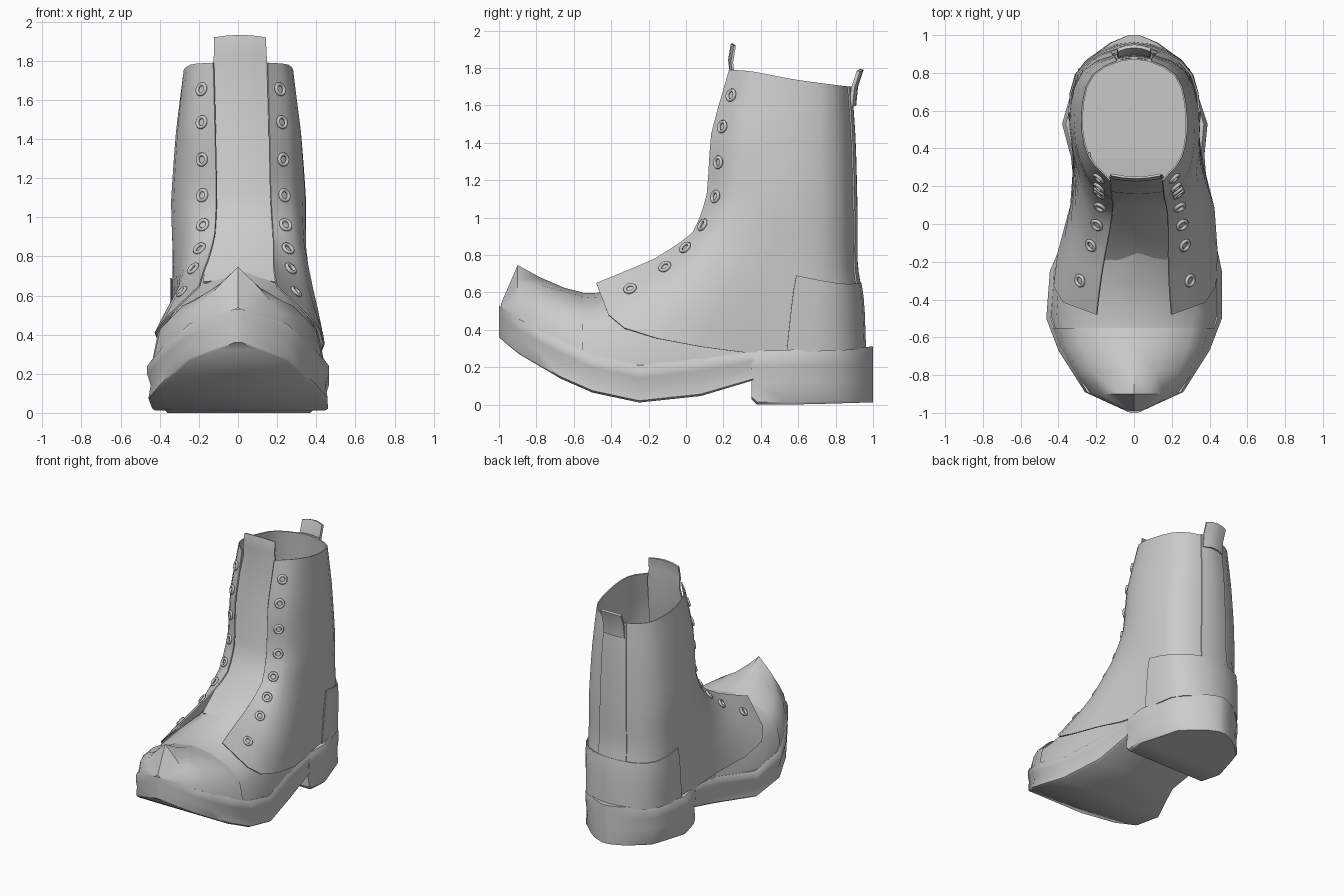
import bpy, bmesh, math
from mathutils import Vector

if "Cube" in bpy.data.objects:
    bpy.data.objects.remove(bpy.data.objects["Cube"])


def lerp(table, t):
    """Piecewise linear lookup."""
    for (a, va), (b, vb) in zip(table, table[1:]):
        if t <= b:
            return va + (vb - va) * max(0.0, (t - a) / (b - a))
    return table[-1][1]


def spline(p, t, soft=1.0):
    """Catmull-Rom through a list of points, blended with straight segments."""
    i = min(int(t), len(p) - 2)
    f = t - i
    b, c = p[i], p[i + 1]
    a = p[i - 1] if i > 0 else b * 2 - c
    d = p[i + 2] if i + 2 < len(p) else c * 2 - b
    curve = 0.5 * (2 * b + (c - a) * f + (2 * a - 5 * b + 4 * c - d) * f * f
                   + (3 * b - a - 3 * c + d) * f ** 3)
    return (b + (c - b) * f).lerp(curve, soft)


def lean(v):
    """Sideways bend of the foot, fading out up the shaft."""
    k = 0.05 * math.exp(-((v.y - 0.1) / 0.28) ** 2) * max(0.0, 1 - v.z / 2.6)
    return Vector((v.x + k, v.y, v.z))


def grid(name, rows, closed=False, thick=0.0, angle=40):
    """Skin a grid of points; closed wraps each row and caps the ends."""
    bm = bmesh.new()
    vs = [[bm.verts.new(lean(Vector(p))) for p in r] for r in rows]
    n = len(rows[0])
    for r0, r1 in zip(vs, vs[1:]):
        for j in range(n if closed else n - 1):
            k = (j + 1) % n
            bm.faces.new((r0[j], r1[j], r1[k], r0[k]))
    if closed:
        bm.faces.new(vs[0])
        bm.faces.new(vs[-1])
        bmesh.ops.recalc_face_normals(bm, faces=bm.faces)
    me = bpy.data.meshes.new(name)
    bm.to_mesh(me)
    bm.free()
    ob = bpy.data.objects.new(name, me)
    bpy.context.collection.objects.link(ob)
    bpy.ops.object.select_all(action='DESELECT')
    ob.select_set(True)
    bpy.context.view_layer.objects.active = ob
    if thick:
        ob.modifiers.new("thickness", 'SOLIDIFY').thickness = thick
        bpy.ops.object.modifier_apply(modifier="thickness")
    bpy.ops.object.shade_smooth_by_angle(angle=math.radians(angle))
    return ob


# Foot outline half width, welt line and sole underside along y
HALF = [(-1, .02), (-.89, .26), (-.67, .40), (-.5, .465), (-.24, .455), (.08, .35),
        (.34, .35), (.53, .385), (.82, .295), (.95, .15), (1, .03)]
WELT = [(-1, .53), (-.85, .43), (-.5, .27), (-.25, .21), (.35, .285), (1, .31)]
UNDER = [(-1, .36), (-.91, .28), (-.57, .08), (-.26, .01), (.06, .04), (.36, .13)]

# Shaft and quarters: control rows from the top down, columns from lace edge to back
CTRL = [
    [(.14, .23, 1.79), (.25, .36, 1.78), (.28, .57, 1.74), (.22, .79, 1.71), (0, .88, 1.70)],
    [(.14, .135, 1.45), (.27, .27, 1.45), (.32, .52, 1.43), (.25, .80, 1.42), (0, .90, 1.40)],
    [(.14, .11, 1.12), (.28, .24, 1.10), (.345, .52, 1.08), (.27, .81, 1.05), (0, .91, 1.00)],
    [(.15, .035, .92), (.28, .12, .88), (.34, .45, .82), (.28, .80, .75), (0, .91, .75)],
    [(.17, -.17, .78), (.33, -.05, .65), (.34, .38, .62), (.295, .80, .55), (0, .94, .55)],
    [(.20, -.48, .65), (.43, -.33, .41), (.345, .30, .28), (.29, .80, .29), (0, .95, .29)],
]
ROWS = []
for r in CTRL:
    half = [Vector(p) for p in r]
    ROWS.append(half + [Vector((-p.x, p.y, p.z)) for p in reversed(half[:-1])])


def surf(u, v):
    return spline([spline(r, u) for r in ROWS], v, .5)


def normal(u, v):
    e = 0.05
    du = surf(min(u + e, 8), v) - surf(max(u - e, 0), v)
    dv = surf(u, min(v + e, 5)) - surf(u, max(v - e, 0))
    return dv.cross(du).normalized()


def patch(name, u0, u1, v0, v1, nu, nv, lift=0.0, thick=0.008):
    """A piece of the shaft surface, lifted outward."""
    rows = []
    for i in range(nv + 1):
        v = v0 + (v1 - v0) * i / nv
        us = [u0 + (u1 - u0) * j / nu for j in range(nu + 1)]
        rows.append([surf(u, v) + normal(u, v) * lift for u in us])
    return grid(name, rows, thick=thick)


patch("shaft_and_quarters", 0, 8, 0, 5, 24, 15)
patch("heel_counter", 2.42, 5.58, 3.5, 5, 12, 4, lift=.013)
patch("back_stay", 3.62, 4.38, 0, 3.5, 6, 12, lift=.008)

# Vamp, its rear wings and the toe cap: arches across the foot
ARCH = [(1, 0), (.93, .45), (.72, .74), (.36, .93), (0, 1)]
MIRROR = [(-x, z) for x, z in reversed(ARCH)]


def arches(name, stations, grow=1.0, profile=ARCH + MIRROR[1:]):
    """Stations are (y, top height, roundness: 0 is a tent, 1 a full arch)."""
    rows = []
    for y, zt, rnd in stations:
        w, zb = lerp(HALF, y) * .95 * grow, lerp(WELT, y) - .01
        rows.append([(w * fx, y, zb + (zt * grow - zb) * (fz * rnd + (1 - abs(fx)) * (1 - rnd)))
                     for fx, fz in profile])
    return grid(name, rows)


arches("vamp", [(-.6, .6, 1), (-.48, .595, 1), (-.3, .66, 1), (-.1, .75, 1), (.05, .86, 1)])
wing = [(.05, .86, 1), (.2, .75, 1), (.38, .62, 1)]
arches("vamp_wing_right", wing, profile=ARCH[:3])
arches("vamp_wing_left", wing, profile=MIRROR[2:])
arches("toe_cap", [(-.99, .53, 0), (-.9, .735, .3), (-.78, .67, .75),
                   (-.65, .615, 1), (-.55, .59, 1)], 1.015)

# Tongue rising behind the lace gap
tongue = [(-.2, .67, .19), (.07, .925, .19), (.14, 1.12, .18), (.16, 1.45, .17),
          (.235, 1.75, .14), (.225, 1.83, .135), (.24, 1.92, .132)]
grid("tongue", [[(w * s, y + .015 * s * s, z + .012 * (1 - s * s)) for s in (1, .5, 0, -.5, -1)]
                for y, z, w in tongue], thick=.012)

# Pull tab at the back
grid("pull_tab", [[(.09 * s, y - .02 * s * s, z - .01 * s * s) for s in (-1, -.5, 0, .5, 1)]
                  for y, z in [(.91, 1.6), (.92, 1.7), (.95, 1.79)]], thick=.018)


# Sole and heel block: sections swept along y with a lipped edge
def sole_part(name, ys, bottom, edge):
    rows = []
    for y in ys:
        h, zt, zb = lerp(HALF, y), lerp(WELT, y), bottom(y)
        side = [(h * k, y, zt + (zb - zt) * f) for k, f in edge]
        rows.append(side + [(-x, yy, z) for x, yy, z in reversed(side)])
    return grid(name, rows, closed=True, angle=45)


sole_part("sole", [-1, -.96, -.89, -.78, -.67, -.5, -.25, .08, .36], lambda y: lerp(UNDER, y),
          [(.95, 0), (1, .15), (1, .35), (.96, .6), (.985, .95), (.95, 1)])
sole_part("heel_block", [.35, .38, .53, .7, .82, .91, .96, 1],
          lambda y: .03 if y < .36 else .012 * max(0, (y - .6) / .4),
          [(.95, 0), (1, .12), (1, .3), (.96, .6), (.985, .95), (.95, 1)])

# Eyelets down both lace edges
for i, v in enumerate([.4, .9, 1.45, 2.0, 2.72, 3.35, 3.9, 4.55]):
    for side, u in (("right", .45), ("left", 7.55)):
        n = normal(u, v)
        bpy.ops.mesh.primitive_torus_add(
            major_radius=.027, minor_radius=.01, major_segments=14, minor_segments=6,
            location=lean(surf(u, v) + n * .006),
            rotation=n.to_track_quat('Z', 'Y').to_euler())
        ob = bpy.context.object
        ob.name = f"eyelet_{side}_{i + 1}"
        bpy.ops.object.shade_smooth()
